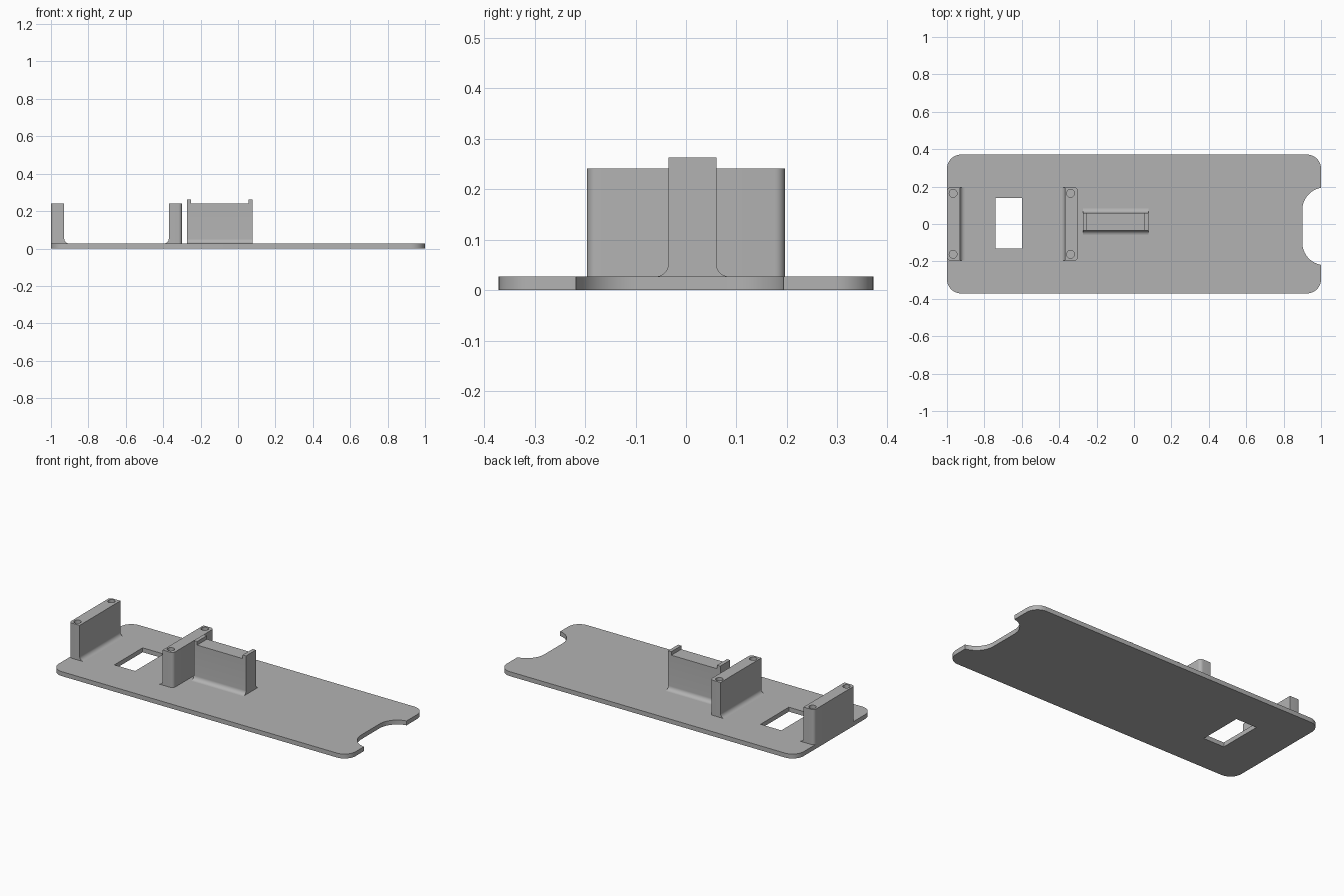
import bpy, bmesh
from math import sin, cos, pi, radians
from mathutils import Vector

if "Cube" in bpy.data.objects:
    bpy.data.objects.remove(bpy.data.objects["Cube"], do_unlink=True)

grey = bpy.data.materials.new("plain grey")
grey.use_nodes = True
colour = (0.45, 0.45, 0.45, 1)
grey.diffuse_color = colour
grey.node_tree.nodes["Principled BSDF"].inputs["Base Color"].default_value = colour

BASE_TOP = 0.027
POST_TOP = 0.241
FILLET = 0.025


def arc(cx, cy, r, start, end, steps=10):
    """Points along an arc, angles in degrees."""
    angles = [radians(start + (end - start) * i / steps) for i in range(steps + 1)]
    return [(cx + r * cos(a), cy + r * sin(a)) for a in angles]


def extrude(name, points, place, direction, round_edges=None, radius=0.02):
    """Extrude a 2D profile; place maps its points to 3D."""
    bm = bmesh.new()
    face = bm.faces.new([bm.verts.new(place(*p)) for p in points])
    out = bmesh.ops.extrude_face_region(bm, geom=[face], use_keep_orig=True)
    moved = [v for v in out["geom"] if isinstance(v, bmesh.types.BMVert)]
    bmesh.ops.translate(bm, verts=moved, vec=direction)
    bmesh.ops.recalc_face_normals(bm, faces=bm.faces[:])
    if round_edges:
        edges = [e for e in bm.edges if round_edges(e)]
        bmesh.ops.bevel(bm, geom=edges, offset=radius, segments=6,
                        profile=0.5, affect="EDGES")
    mesh = bpy.data.meshes.new(name)
    bm.to_mesh(mesh)
    bm.free()
    mesh.materials.append(grey)
    obj = bpy.data.objects.new(name, mesh)
    bpy.context.collection.objects.link(obj)
    return obj


def cut(obj, cutter):
    """Subtract the cutter and discard it."""
    bpy.ops.object.select_all(action="DESELECT")
    bpy.context.view_layer.objects.active = obj
    obj.select_set(True)
    mod = obj.modifiers.new("cut", "BOOLEAN")
    mod.object = cutter
    mod.solver = "EXACT"
    bpy.ops.object.modifier_apply(modifier=mod.name)
    bpy.data.objects.remove(cutter, do_unlink=True)


def smooth(obj):
    bpy.ops.object.select_all(action="DESELECT")
    bpy.context.view_layer.objects.active = obj
    obj.select_set(True)
    bpy.ops.object.shade_smooth_by_angle(angle=radians(30))


# Base plate with rounded corners and a scooped end
w, h, r = 1.0, 0.371, 0.075
outline = arc(-w + r, h - r, r, 90, 180) + arc(-w + r, -h + r, r, 180, 270)
outline += arc(w - r, -h + r, r, 270, 360)
outline += arc(1.02, -0.1, 0.12, 260.4, 180, 14)
outline += arc(1.02, 0.075, 0.12, 180, 99.6, 14)
outline += arc(w - r, h - r, r, 0, 90)
base = extrude("base_plate", outline, lambda x, y: (x, y, 0), (0, 0, BASE_TOP))

# Rectangular window through the plate
window = [(-0.74, -0.132), (-0.6, -0.132), (-0.6, 0.14), (-0.74, 0.14)]
cut(base, extrude("window_cutter", window, lambda x, y: (x, y, -0.1), (0, 0, 0.3)))
smooth(base)


# Two facing mounting posts, filleted inside, rounded outside, with screw holes
def mounting_post(name, outer, side, hole_x):
    t = 0.071
    profile = [(0, BASE_TOP), (0, POST_TOP), (t, POST_TOP)]
    profile += arc(t + FILLET, BASE_TOP + FILLET, FILLET, 180, 270, 8)

    def outer_edge(e):
        a, b = (v.co for v in e.verts)
        return abs(a.x - outer) + abs(b.x - outer) < 1e-4 and abs(a.z - b.z) > 0.1

    post = extrude(name, profile, lambda d, z: (outer + side * d, -0.196, z),
                   (0, 0.392, 0), outer_edge)
    for y in (-0.162, 0.164):
        circle = arc(hole_x, y, 0.021, 0, 360, 24)[:-1]
        cut(post, extrude("hole_cutter", circle, lambda x, y: (x, y, 0.1), (0, 0, 0.2)))
    smooth(post)


mounting_post("end_post", -1.0, 1, -0.967)
mounting_post("inner_post", -0.299, -1, -0.339)

# Support block with filleted foot
front, back = -0.035, 0.06
section = [(front, POST_TOP)]
section += arc(front - FILLET, BASE_TOP + FILLET, FILLET, 0, -90, 8)
section += arc(back + FILLET, BASE_TOP + FILLET, FILLET, 270, 180, 8)
section += [(back, POST_TOP)]
left, right, lip = -0.273, 0.078, 0.022
block = extrude("support_block", section, lambda y, z: (left, y, z), (right - left, 0, 0))
smooth(block)

# Raised lips at both ends of the block
for name, x in (("right_lip", left), ("left_lip", right - lip)):
    rect = [(x, front), (x + lip, front), (x + lip, back), (x, back)]
    extrude(name, rect, lambda x, y: (x, y, POST_TOP), (0, 0, 0.022))
